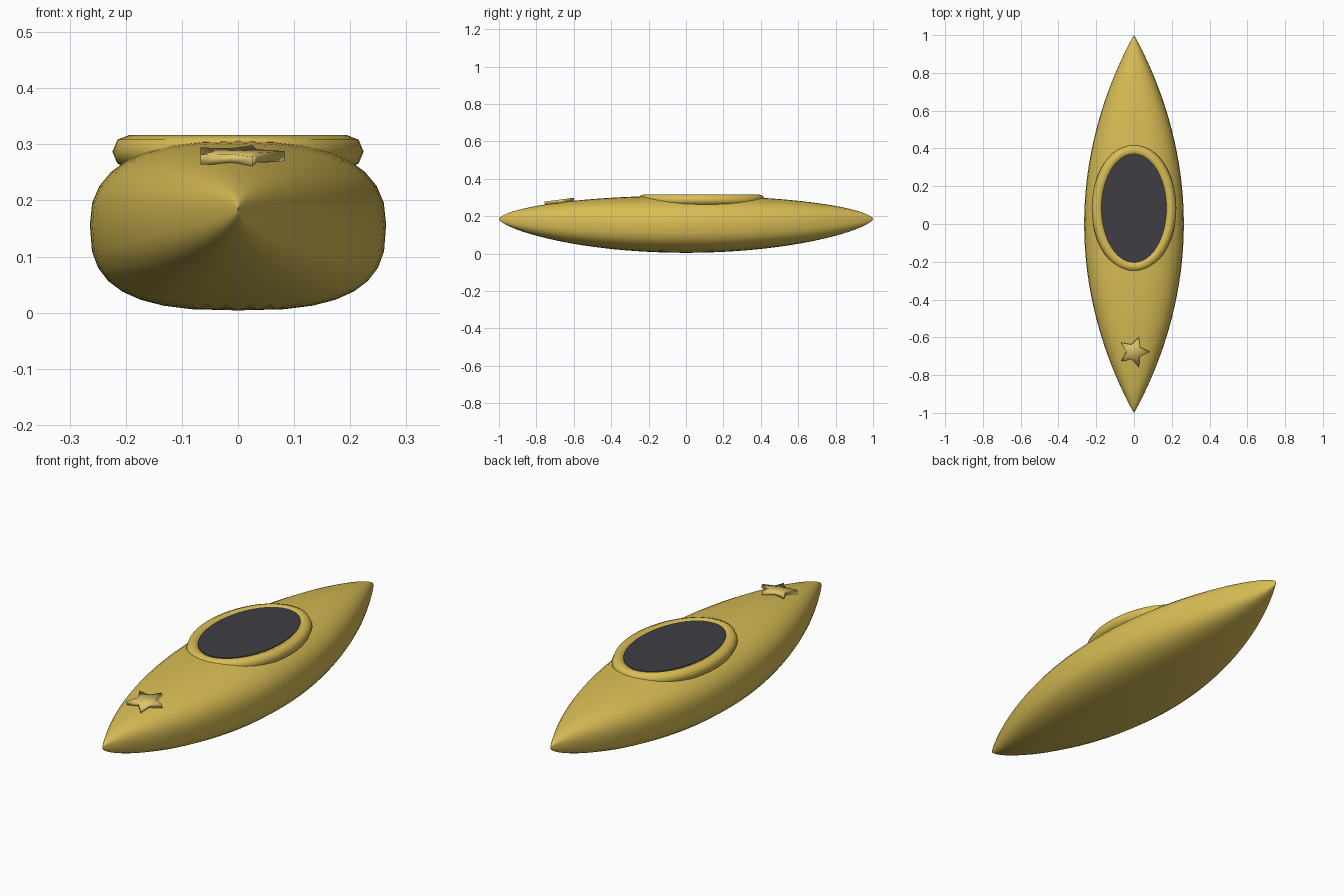
import bpy, bmesh, math
from math import sin, cos, pi

if "Cube" in bpy.data.objects:
    bpy.data.objects.remove(bpy.data.objects["Cube"])


def material(name, rgb):
    m = bpy.data.materials.new(name)
    m.diffuse_color = (*rgb, 1)
    m.use_nodes = True
    m.node_tree.nodes["Principled BSDF"].inputs["Base Color"].default_value = m.diffuse_color
    return m


YELLOW = material("hull yellow", (0.69, 0.51, 0.09))
PALE = material("star yellow", (0.72, 0.55, 0.15))
DARK = material("cockpit dark", (0.05, 0.048, 0.058))


def finish(name, bm, mat, angle=None):
    bmesh.ops.recalc_face_normals(bm, faces=bm.faces)
    me = bpy.data.meshes.new(name)
    bm.to_mesh(me)
    bm.free()
    me.materials.append(mat)
    ob = bpy.data.objects.new(name, me)
    bpy.context.collection.objects.link(ob)
    bpy.context.view_layer.objects.active = ob
    ob.select_set(True)
    if angle is None:
        for p in me.polygons:
            p.use_smooth = True
    else:
        bpy.ops.object.shade_smooth_by_angle(angle=math.radians(angle))
    ob.select_set(False)
    return ob


def bridge(bm, a, b):
    n = len(a)
    for i in range(n):
        bm.faces.new((a[i], a[(i + 1) % n], b[(i + 1) % n], b[i]))


def power(v, e):
    return math.copysign(abs(v) ** e, v)


def deck_mid(y):
    return 0.157 + 0.028 * y * y


def half_height(y):
    return 0.153 * (1 - y * y) ** 0.64


# Hull: superelliptic sections lofted from tip to tip
bm = bmesh.new()
rings = []
STEPS, SIDES = 48, 32
for k in range(1, STEPS):
    y = -cos(pi * k / STEPS)
    w = 0.264 * (1 - y * y) ** 0.97
    ring = []
    for i in range(SIDES):
        a = 2 * pi * i / SIDES
        e = 2 / 2.4 if sin(a) > 0 else 2 / 2.8
        ring.append(bm.verts.new((w * power(cos(a), e), y,
                                  deck_mid(y) + half_height(y) * power(sin(a), e))))
    rings.append(ring)
for a, b in zip(rings, rings[1:]):
    bridge(bm, a, b)
for y, ring in ((-1, rings[0]), (1, rings[-1])):
    tip = bm.verts.new((0, y, deck_mid(1)))
    for i in range(SIDES):
        bm.faces.new((tip, ring[i], ring[(i + 1) % SIDES]))
finish("hull", bm, YELLOW)

# Cockpit rim: octagonal tube swept round an ellipse
bm = bmesh.new()
CY = 0.083
rings = []
for k in range(48):
    t = 2 * pi * k / 48
    ring = []
    for i in range(8):
        a = 2 * pi * i / 8
        r = 0.031 * cos(a)
        ring.append(bm.verts.new(((0.193 + r) * cos(t), CY + (0.307 + r) * sin(t),
                                  0.287 + 0.03 * sin(a))))
    rings.append(ring)
for k in range(48):
    bridge(bm, rings[k], rings[(k + 1) % 48])
finish("cockpit_rim", bm, YELLOW)

# Cockpit opening: thin dark plate inside the rim
bm = bmesh.new()
lo, hi = [[bm.verts.new((0.172 * cos(2 * pi * k / 48), CY + 0.287 * sin(2 * pi * k / 48), z))
           for k in range(48)] for z in (0.303, 0.311)]
bridge(bm, lo, hi)
bm.faces.new(lo)
bm.faces.new(hi)
finish("cockpit_opening", bm, DARK, 30)

# Star: raised five-pointed badge lying along the sloping front deck
bm = bmesh.new()
T = 0.009
layers = []
for z in (-T, T):
    layers.append([bm.verts.new(((0.083 if i % 2 == 0 else 0.041) * cos(pi * i / 5),
                                 (0.083 if i % 2 == 0 else 0.041) * sin(pi * i / 5), z))
                   for i in range(10)])
bridge(bm, *layers)
for z, ring in zip((-T, T), layers):
    hub = bm.verts.new((0, 0, z))
    for i in range(10):
        bm.faces.new((hub, ring[i], ring[(i + 1) % 10]))
star = finish("star_badge", bm, PALE)
star.location = (0, -0.677, 0.279)
star.rotation_euler = (0.13, 0, 0)
